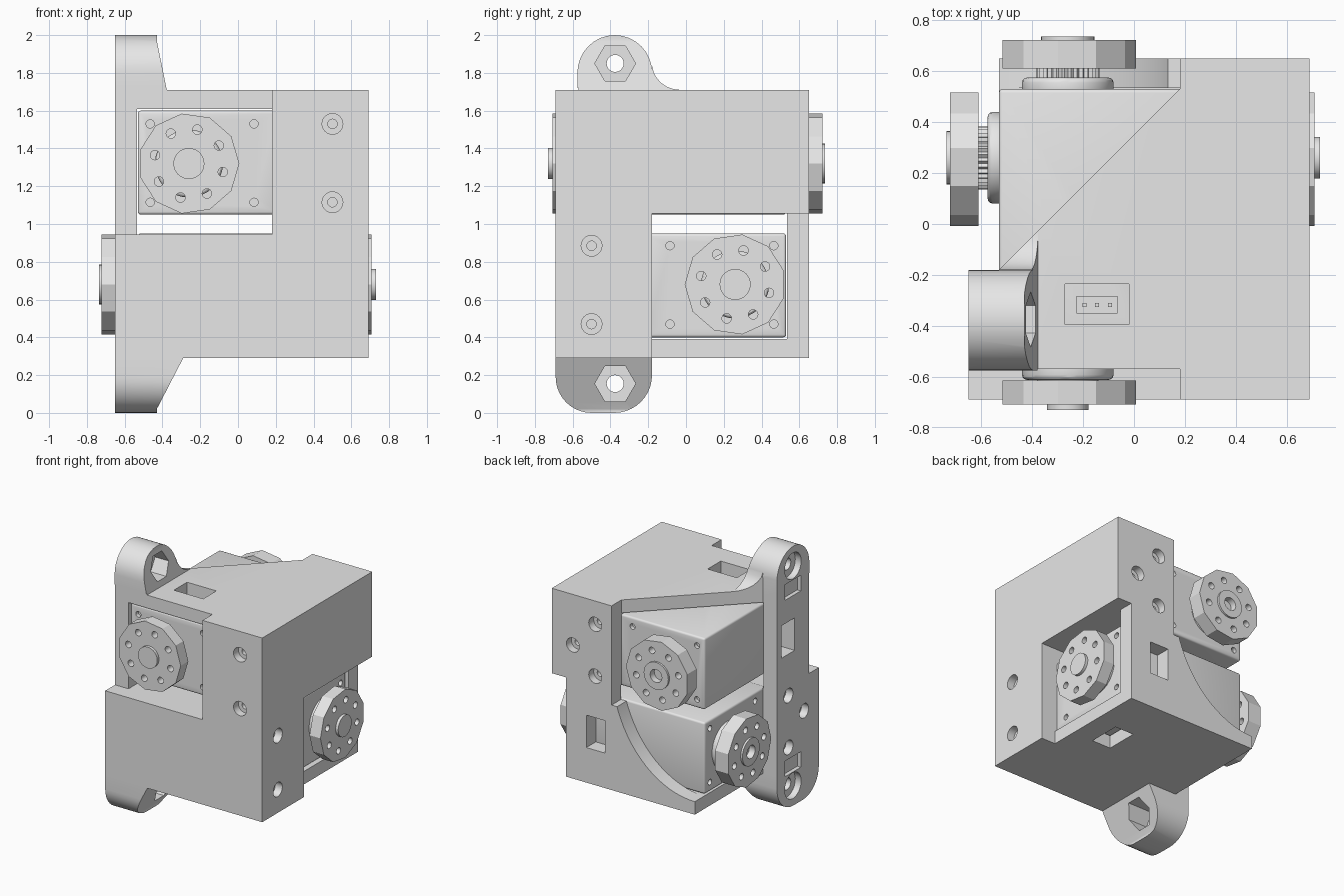
import bpy, bmesh
from math import cos, sin, pi, radians
from mathutils import Matrix

if "Cube" in bpy.data.objects:
    bpy.data.objects.remove(bpy.data.objects["Cube"])

grey = bpy.data.materials.new("plain_grey")
grey.use_nodes = True
colour = (0.8, 0.8, 0.8, 1)
grey.diffuse_color = colour
grey.node_tree.nodes["Principled BSDF"].inputs["Base Color"].default_value = colour

# Half turn that carries the upper servo onto the lower one
TURN = Matrix(((0, -1, 0, 0), (-1, 0, 0, 0), (0, 0, -1, 2), (0, 0, 0, 1)))
AX, AZ = -0.26, 1.32      # upper servo axis


def prism(name, pts, axis, lo, hi):
    """Extrude a flat outline along one axis."""
    place = {"x": lambda a, b, c: (c, a, b),
             "y": lambda a, b, c: (a, c, b),
             "z": lambda a, b, c: (a, b, c)}[axis]
    bm = bmesh.new()
    bottom = [bm.verts.new(place(a, b, lo)) for a, b in pts]
    top = [bm.verts.new(place(a, b, hi)) for a, b in pts]
    bm.faces.new(bottom)
    bm.faces.new(top)
    n = len(pts)
    for i in range(n):
        j = (i + 1) % n
        bm.faces.new((bottom[i], bottom[j], top[j], top[i]))
    bmesh.ops.recalc_face_normals(bm, faces=bm.faces)
    mesh = bpy.data.meshes.new(name)
    bm.to_mesh(mesh)
    bm.free()
    mesh.materials.append(grey)
    ob = bpy.data.objects.new(name, mesh)
    bpy.context.collection.objects.link(ob)
    return ob


def box(name, x, y, z):
    return prism(name, [(x[0], y[0]), (x[1], y[0]), (x[1], y[1]), (x[0], y[1])], "z", *z)


def arc(a, b, ra, rb, start, end, n=10):
    angles = [radians(start + (end - start) * i / n) for i in range(n + 1)]
    return [(a + ra * cos(t), b + rb * sin(t)) for t in angles]


def disc(name, a, b, r, axis, lo, hi, sides=24, phase=0):
    return prism(name, arc(a, b, r, r, phase, phase + 360, sides)[:-1], axis, lo, hi)


def twin(ob, name="cutter"):
    other = bpy.data.objects.new(name, ob.data.copy())
    other.data.transform(TURN)
    bpy.context.collection.objects.link(other)
    return other


def apply(ob, mod):
    bpy.context.view_layer.objects.active = ob
    bpy.ops.object.modifier_apply(modifier=mod.name)


def combine(ob, others, operation="DIFFERENCE"):
    for other in others:
        mod = ob.modifiers.new("combine", "BOOLEAN")
        mod.operation, mod.solver, mod.object = operation, "EXACT", other
        apply(ob, mod)
        bpy.data.objects.remove(other)
    return ob


def soften(ob, width):
    mod = ob.modifiers.new("soften", "BEVEL")
    mod.width, mod.segments = width, 3
    mod.limit_method, mod.angle_limit = "ANGLE", radians(40)
    apply(ob, mod)
    return ob


# Housing block, side tower and the two mounting ears
housing = box("housing", (-0.53, 0.69), (-0.69, 0.65), (0.29, 1.71))
tower = prism("tower", [(-0.69, 0.29), (-0.18, 0.29), (-0.18, 1.71), (-0.57, 1.71),
                        (-0.57, 0.945), (-0.69, 0.945)], "x", -0.65, -0.45)
upper_ear = prism("upper_ear", [(-0.575, 1.65)] + arc(-0.377, 1.8, 0.198, 0.2, 180, 0, 16)
                  + arc(-0.03, 1.85, 0.15, 0.14, 185, 270, 6) + [(-0.03, 1.65)],
                  "x", -0.65, -0.29)
lower_ear = prism("lower_ear", [(-0.69, 0.35)] + arc(-0.5, 0.19, 0.19, 0.19, 180, 270)
                  + arc(-0.38, 0.2, 0.2, 0.2, 270, 360) + [(-0.18, 0.35)],
                  "x", -0.65, -0.27)
combine(upper_ear, [prism("cutter", [(-0.43, 2.1), (-0.43, 1.97), (-0.375, 1.7),
                                     (0, 1.7), (0, 2.1)], "y", -1, 1)])
combine(lower_ear, [prism("cutter", [(-0.43, -0.1), (-0.43, 0.02), (-0.285, 0.3),
                                     (0, 0.3), (0, -0.1)], "y", -1, 1)])
combine(housing, [tower, upper_ear, lower_ear], "UNION")

# Servo bays, recesses, cable slots and screw holes, each with its turned twin
cutters = [
    box("cutter", (-0.8, 0.18), (-0.9, -0.57), (0.945, 1.61)),
    box("cutter", (-0.8, 0.18), (-0.9, -0.57), (1.6, 1.72)),
    box("cutter", (-0.535, 0.18), (-1, 1), (0.945, 1.61)),
    box("cutter", (-0.27, -0.02), (-0.395, -0.235), (1.55, 1.8)),
    box("cutter", (-0.8, -0.5), (-0.395, -0.235), (1.19, 1.44)),
]
for z in (1.53, 1.115):
    cutters.append(disc("cutter", 0.5, z, 0.055, "y", -0.8, -0.63))
    cutters.append(disc("cutter", 0.5, z, 0.025, "y", -0.64, -0.5, 16))
for x, z in ((0.32, 1.53), (0.51, 1.32), (0.32, 1.13)):
    cutters.append(disc("cutter", x, z, 0.055, "y", 0.59, 0.8))
    cutters.append(disc("cutter", x, z, 0.025, "y", 0.5, 0.6, 16))
# The upper ear must stay whole, so the front recess only trims the plate
for c in cutters[:]:
    cutters.append(twin(c))
combine(housing, cutters)

# Diagonal opening of the top plate and curved opening of the back wall
combine(housing, [
    prism("cutter", [(-0.75, -0.18), (-0.53, -0.18), (0.18, 0.53), (0.18, 0.8), (-0.75, 0.8)],
          "z", 1.5, 2.1),
    prism("cutter", [(-0.8, 1.25)] + arc(-0.53, 1.25, 0.71, 0.86, 0, -90, 20) + [(-0.8, 0.39)],
          "y", 0.535, 0.8)])

# Bolt hole, nut pocket and shallow tower pocket at each ear
for z, pocket in ((1.85, 1.68), (0.155, 0.32)):
    combine(housing, [
        disc("cutter", -0.375, z, 0.108, "x", -0.52, -0.2, 6),
        disc("cutter", -0.375, z, 0.1, "x", -0.8, -0.6),
        disc("cutter", -0.375, z, 0.045, "x", -0.8, -0.2),
        box("cutter", (-0.8, -0.62), (-0.47, -0.28), (pocket - 0.06, pocket + 0.06))])

# Upper servo case with face screws and a cable socket
parts = []
case = soften(box("servo_case", (-0.53, 0.22), (-0.55, 0.53), (1.05, 1.6)), 0.015)
holes = [box("cutter", (-0.225, -0.065), (-0.35, -0.285), (1.55, 1.7))]
for x in (-0.465, 0.085):
    for z in (1.115, 1.53):
        holes += [disc("cutter", x, z, 0.022, "y", lo, lo + 0.2, 16) for lo in (-0.72, 0.5)]
parts.append(combine(case, holes))
for x in (-0.195, -0.145, -0.095):
    parts.append(box("socket_pin", (x - 0.008, x + 0.008), (-0.326, -0.31), (1.54, 1.59)))

# Output bosses, spline, and the two faceted horns with hubs
parts.append(soften(disc("front_boss", AX, AZ, 0.18, "y", -0.612, -0.53, 32), 0.02))
parts.append(soften(disc("back_boss", AX, AZ, 0.18, "y", 0.5, 0.575, 32), 0.02))
spline = [(AX + r * cos(t), AZ + r * sin(t))
          for i in range(64) for r, t in [(0.125 if i % 2 else 0.115, i * pi / 32)]]
parts.append(prism("output_spline", spline, "y", 0.56, 0.62))
parts.append(disc("front_spacer", AX, AZ, 0.12, "y", -0.63, -0.58))


def horn(name, lo, hi, hub_r, hub_lo, hub_hi, bore):
    plate = disc(name, AX, AZ, 0.267, "y", lo, hi, 11)
    drills = [disc("cutter", x, z, 0.025, "y", lo - 0.1, hi + 0.1, 16)
              for x, z in arc(AX, AZ, 0.185, 0.185, -14, 346, 8)[:-1]]
    combine(plate, drills)
    hub = disc(name + "_hub", AX, AZ, hub_r, "y", hub_lo, hub_hi, 32)
    if bore:
        combine(hub, [disc("cutter", AX, AZ, 0.05, "y", hub_hi - 0.05, hub_hi + 0.1)])
        combine(plate, [disc("cutter", AX, AZ, 0.05, "y", hub_hi - 0.05, hub_hi + 0.1)])
    return [plate, hub]


parts += horn("front_horn", -0.708, -0.615, 0.082, -0.73, -0.65, False)
parts += horn("back_horn", 0.61, 0.722, 0.105, 0.66, 0.737, True)

# Lower servo: the same parts, turned
for p in parts[:]:
    parts.append(twin(p, "lower_" + p.name.split(".")[0]))

bpy.ops.object.select_all(action="DESELECT")
for ob in parts + [housing]:
    ob.select_set(True)
bpy.context.view_layer.objects.active = housing
bpy.ops.object.shade_smooth_by_angle(angle=radians(30))
